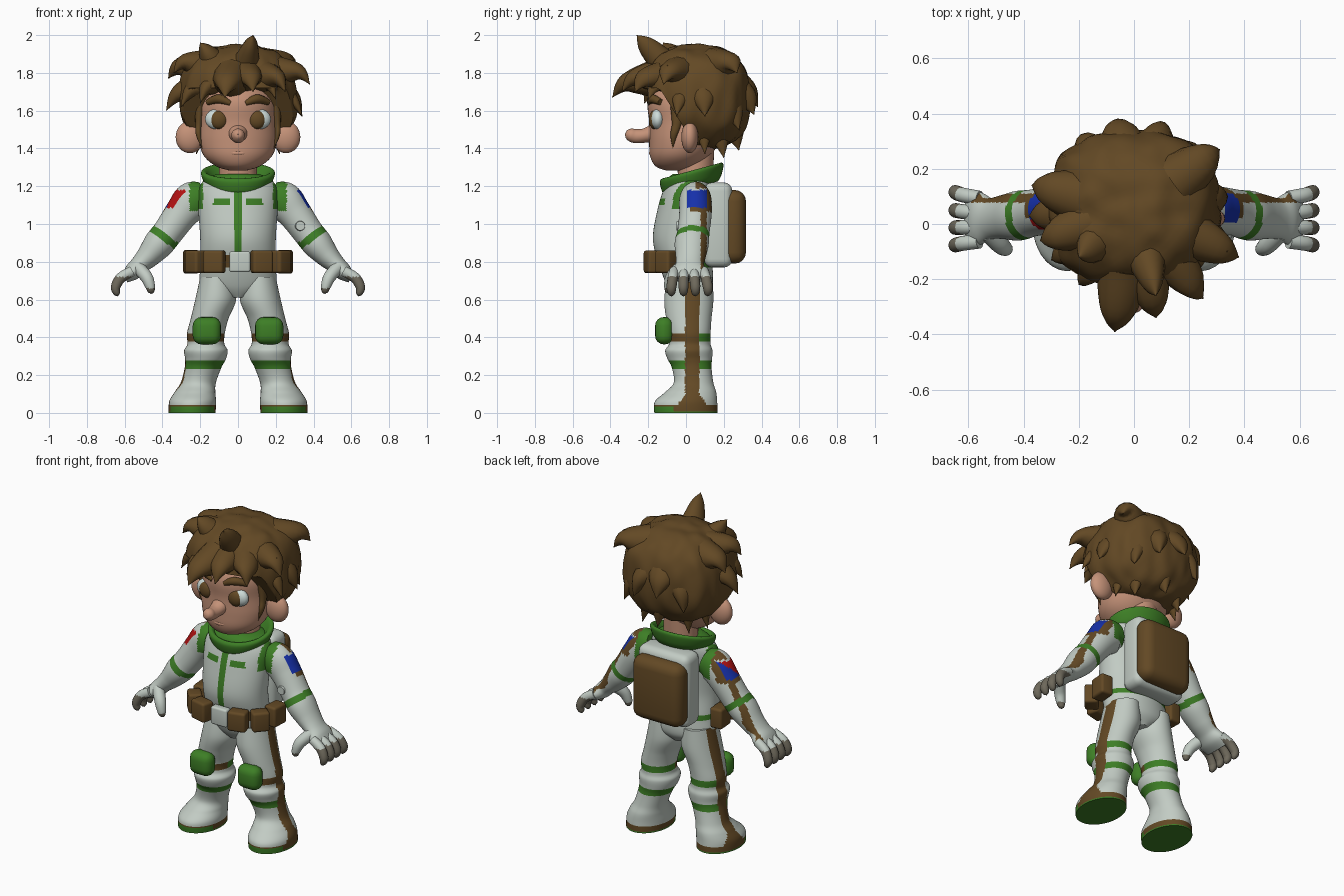
import bpy, bmesh, math
from mathutils import Vector, Matrix, noise

if "Cube" in bpy.data.objects:
    bpy.data.objects.remove(bpy.data.objects["Cube"])

# Materials
MATS = []
def material(name, rgb):
    m = bpy.data.materials.new(name)
    m.use_nodes = True
    m.diffuse_color = (*rgb, 1)
    m.node_tree.nodes["Principled BSDF"].inputs["Base Color"].default_value = (*rgb, 1)
    MATS.append(m)
    return len(MATS) - 1

WHITE = material("suit white", (.54, .6, .55))
GREEN = material("trim green", (.047, .21, .019))
BROWN = material("leather brown", (.124, .066, .018))
SKIN = material("skin", (.56, .29, .19))
BLUE = material("patch blue", (.008, .03, .4))
RED = material("patch red", (.45, .006, .006))
EYE = material("eye white", (.62, .72, .7))
GLOVE = material("glove grey", (.155, .14, .105))


def finish(name, bm, paint, side=1):
    """paint is a material number or a rule of face centre and normal."""
    bmesh.ops.recalc_face_normals(bm, faces=bm.faces)
    for f in bm.faces:
        f.smooth = True
        if callable(paint):
            c, n = f.calc_center_median(), f.normal.copy()
            c.x *= side
            n.x *= side
            f.material_index = paint(c, n)
    me = bpy.data.meshes.new(name)
    bm.to_mesh(me)
    bm.free()
    if callable(paint):
        for m in MATS:
            me.materials.append(m)
    else:
        me.materials.append(MATS[paint])
    me.set_sharp_from_angle(angle=math.radians(50))
    ob = bpy.data.objects.new(name, me)
    bpy.context.collection.objects.link(ob)
    return ob


def spline(rows, steps):
    """Catmull-Rom through rows of numbers."""
    out = []
    for i in range(len(rows) - 1):
        a, b, c, d = (rows[max(0, min(len(rows) - 1, i + k))] for k in (-1, 0, 1, 2))
        for s in range(steps):
            t = s / steps
            out.append([q + .5 * t * (r - p + t * (2*p - 5*q + 4*r - w + t * (3*(q - r) + w - p)))
                        for p, q, r, w in zip(a, b, c, d)])
    return out + [list(rows[-1])]


def loft(name, rows, paint, side=1, level=False, steps=6, sides=32, slope=0, caps=True):
    """Skin rings of (x, y, z, radius, radius along y); level keeps rings horizontal."""
    rows = spline([(r[0] * side, *r[1:]) for r in rows], steps)
    ctr = [Vector(r[:3]) for r in rows]
    whole = (ctr[-1] - ctr[0]).normalized()
    ref = Vector((1, 0, 0)) if abs(whole.y) > .75 else Vector((0, 1, 0))
    bm, rings = bmesh.new(), []
    for i, r in enumerate(rows):
        t = ctr[min(i + 1, len(ctr) - 1)] - ctr[max(i - 1, 0)]
        t = Vector((0, 0, 1)) if level else t.normalized()
        v = (ref - t * ref.dot(t)).normalized()
        u = v.cross(t)
        ring = []
        for k in range(sides):
            a = math.tau * k / sides
            p = ctr[i] + u * (math.cos(a) * max(r[3], .002)) + v * (math.sin(a) * max(r[4], .002))
            p.z += slope * p.y
            ring.append(bm.verts.new(p))
        rings.append(ring)
    for a, b in zip(rings, rings[1:]):
        for k in range(sides):
            j = (k + 1) % sides
            bm.faces.new((a[k], a[j], b[j], b[k]))
    if caps:
        bm.faces.new(rings[0])
        bm.faces.new(rings[-1])
    return finish(name, bm, paint, side)


def ball(name, loc, size, paint):
    bm = bmesh.new()
    bmesh.ops.create_uvsphere(bm, u_segments=24, v_segments=16, radius=1,
                              matrix=Matrix.LocRotScale(Vector(loc), None, Vector(size)))
    return finish(name, bm, paint)


def box(name, loc, size, bevel, paint, yaw=0):
    bm = bmesh.new()
    bmesh.ops.create_cube(bm, size=1, matrix=Matrix.Diagonal((*size, 1)))
    bmesh.ops.bevel(bm, geom=bm.edges[:], offset=bevel, segments=4, profile=.5, affect='EDGES')
    bm.transform(Matrix.Translation(loc) @ Matrix.Rotation(yaw, 4, 'Z'))
    return finish(name, bm, paint)


# Torso
def torso_paint(c, n):
    x, z = abs(c.x), c.z
    if .765 < z < .84 and c.y < 0:
        return BROWN
    if .765 < z < .8 or z > 1.225:
        return GREEN
    if c.y < 0 and z > .84 and (x < .02 or (.045 < x < .13 and 1.097 < z < 1.137)):
        return GREEN
    return GREEN if x > .185 and z > 1.08 else WHITE

loft("torso", [(0, .02, .61, .05, .08), (0, .02, .67, .19, .12), (0, 0, .78, .2, .14),
               (0, -.025, .92, .2, .15), (0, -.01, 1.08, .21, .14), (0, .01, 1.18, .21, .13),
               (0, .025, 1.24, .17, .12), (0, .03, 1.265, .11, .1)],
     torso_paint, level=True, steps=12, sides=128)
loft("collar", [(0, .03, 1.18, .15, .14), (0, .03, 1.21, .178, .158), (0, .03, 1.262, .196, .168),
                (0, .03, 1.27, .17, .145), (0, .03, 1.2, .12, .105)],
     GREEN, level=True, slope=.27, sides=48, caps=False)

# Belt and pack
box("buckle", (.01, -.185, .80), (.11, .05, .11), .012, WHITE)
for s in (-1, 1):
    box("front_pouch", (s * .125, -.175, .80), (.11, .08, .12), .015, BROWN, s * .25)
    box("side_pouch", (s * .225, -.105, .80), (.1, .08, .12), .015, BROWN, s * .85)
    box("hip_pouch", (s * .248, .015, .80), (.11, .08, .125), .015, BROWN, s * 1.5)
box("backpack", (0, .17, .995), (.35, .15, .45), .045, WHITE)
box("backpack_panel", (0, .25, .985), (.342, .135, .39), .06, BROWN)


# Arms, legs
def arm_paint(side):
    def rule(c, n):
        if c.x < .258 and c.z > 1.07:
            return GREEN
        low = .005 if side > 0 else -.02
        if n.x > .25 and low < c.y < .11 and 1.085 < c.z < 1.18:
            return RED if side < 0 and c.z - 1.135 > c.y - .06 else BLUE
        back_edge = c.z > 1.07 and .11 < c.y < .132
        top_edge = c.z > 1.19 and c.y > .05
        if n.x > .15 and (back_edge or top_edge or (1.065 < c.z < 1.09 and c.y > .02)):
            return BROWN
        along = (c.x - .39) * .6 - (c.z - .93) * .8
        if abs(along) < .019:
            return GREEN
        return BROWN if n.x > .1 and .078 < c.y < .11 and .76 < c.z < 1.1 else WHITE
    return rule

def leg_paint(c, n):
    z = c.z
    if z < .008:
        return GREEN
    if n.x > .3 and abs(c.y - .033) < .038 + max(0, .1 - z) * .7:
        return BROWN
    if z < .042:
        return GREEN if c.y < -.07 and z < .036 else BROWN
    if .38 < z < .42:
        return BROWN if c.y < 0 else GREEN
    return GREEN if .235 < z < .275 else WHITE

for s, tag in ((1, "left"), (-1, "right")):
    loft(tag + "_arm", [(.18, .05, 1.14, .08, .075), (.24, .05, 1.12, .104, .086),
                        (.3, .05, 1.055, .09, .086), (.368, .04, .96, .081, .085),
                        (.42, .03, .895, .08, .09), (.473, .025, .832, .064, .08),
                        (.52, .02, .785, .05, .075), (.56, .02, .745, .045, .095),
                        (.6, .02, .71, .025, .085)], arm_paint(s), s, steps=10, sides=80)
    for y in (-.07, -.012, .045, .105):
        loft(tag + "_finger", [(.56, y * .9, .75, .028, .026), (.62, y, .715, .028, .027),
                               (.648, y * 1.1, .665, .025, .026), (.64, y * 1.1, .63, .016, .018),
                               (.635, y * 1.1, .618, 0, 0)],
             lambda c, n: GLOVE if c.z < .722 else WHITE, s, sides=16)
    loft(tag + "_thumb", [(.53, -.03, .77, .035, .035), (.485, -.075, .72, .033, .033),
                          (.465, -.09, .67, .026, .026), (.46, -.09, .64, .016, .016),
                          (.46, -.09, .63, 0, 0)],
         lambda c, n: GLOVE if c.z < .66 else WHITE, s, sides=16)
    loft(tag + "_leg", [(.11, .02, .72, .09, .12), (.118, .015, .6, .108, .13), (.15, .015, .5, .1, .12),
                        (.17, .02, .42, .1, .11), (.17, .02, .365, .098, .11), (.17, .015, .33, .115, .125),
                        (.172, .02, .285, .108, .118), (.185, .03, .24, .097, .105),
                        (.21, .04, .16, .093, .105), (.228, .025, .11, .108, .135),
                        (.24, 0, .06, .124, .165), (.243, 0, 0, .124, .168)],
         leg_paint, s, level=True, steps=10, sides=80)
    box(tag + "_knee_pad", (s * .165, -.115, .435), (.15, .098, .145), .047, GREEN)

# Wrist dial
bm = bmesh.new()
bmesh.ops.create_cone(bm, cap_ends=True, segments=24, radius1=.03, radius2=.024, depth=.03,
                      matrix=Matrix.Translation((.33, -.035, .99)) @ Matrix.Rotation(math.pi / 2, 4, 'X'))
finish("arm_dial", bm, WHITE)

# Head
loft("neck", [(0, .05, 1.2, .1, .09), (0, .05, 1.4, .1, .1)], SKIN, level=True)
loft("head", [(0, -.05, 1.282, .04, .05), (0, -.045, 1.305, .115, .115), (0, -.03, 1.36, .18, .16),
              (0, -.01, 1.44, .207, .185), (0, 0, 1.54, .205, .195), (0, 0, 1.66, .2, .2),
              (0, 0, 1.8, .13, .13)], SKIN, level=True, sides=48)
loft("nose", [(0, -.16, 1.485, .05, .055), (0, -.22, 1.468, .038, .042), (0, -.265, 1.465, .037, .035),
              (0, -.295, 1.472, .034, .034), (0, -.316, 1.476, .02, .02), (0, -.322, 1.477, 0, 0)], SKIN)
ball("lips", (0, -.18, 1.375), (.045, .016, .014), SKIN)
for s, tag in ((1, "left"), (-1, "right")):
    ball(tag + "_ear", (s * .255, .02, 1.46), (.075, .045, .085), SKIN)
    ball(tag + "_eye", (s * .112, -.15, 1.555), (.062, .036, .054), EYE)
    ball(tag + "_iris", (s * .1, -.167, 1.552), (.047, .03, .049), BROWN)
    loft(tag + "_brow", [(.04, -.19, 1.638, .014, .016), (.1, -.178, 1.662, .024, .022),
                         (.16, -.135, 1.645, .016, .018)], BROWN, s, sides=12)
    loft(tag + "_sideburn", [(.2, -.04, 1.64, .03, .045), (.208, -.05, 1.53, .018, .025),
                             (.208, -.065, 1.47, .014, .018), (.19, -.07, 1.4, 0, 0)], BROWN, s, sides=12)

# Hair cap with a hairline that drops behind the ears
C = Vector((0, .055, 1.67))
bm = bmesh.new()
bmesh.ops.create_icosphere(bm, subdivisions=5, radius=1)
for v in bm.verts:
    d = v.co.normalized()
    d /= sum(abs(k) ** 2.5 for k in d) ** .4
    d *= 1 + .05 * noise.noise(Vector((d.x * 4, d.y * 4, d.z * 1.5)))
    p = C + Vector((d.x * .31, d.y * .285, d.z * .28))
    drop = min(1, max(0, (p.y + .14) / .22))
    p.z = max(p.z, 1.72 - .36 * drop)
    v.co = p
finish("hair", bm, BROWN)

# Hair locks, by tip and width
LOCKS = [(.08, -.26, 2, .07), (-.2, -.12, 1.96, .08), (-.37, .14, 1.77, .09), (-.38, .03, 1.6, .08),
         (.38, -.12, 1.74, .08), (.34, .1, 1.57, .09), (.31, .27, 1.8, .09), (.34, -.1, 1.84, .07),
         (.25, -.27, 1.7, .08), (.08, -.34, 1.7, .08), (-.07, -.39, 1.67, .09), (-.2, -.22, 1.64, .07),
         (-.3, -.13, 1.62, .07), (-.34, -.06, 1.8, .08), (.2, -.2, 1.66, .06), (.34, -.05, 1.57, .06),
         (-.06, .38, 1.62, .1), (.11, .36, 1.58, .1), (-.2, .31, 1.54, .1), (.23, .28, 1.5, .09),
         (0, .28, 1.39, .1), (.16, .2, 1.35, .08), (-.16, .2, 1.36, .08),
         (.22, .1, 1.37, .07), (-.22, .1, 1.37, .07)]
for x, y, z, w in LOCKS:
    tip = Vector((x, y, z))
    lift = Vector((0, 0, .1 if z < 1.82 else 0))
    a, b = C + (tip - C) * .5 + lift, C + (tip - C) * .84 + lift * .75
    loft("hair_lock", [(*a, w * 1.15, w * 1.15), (*b, w * .55, w * .7), (*tip, 0, 0)], BROWN, sides=12)
